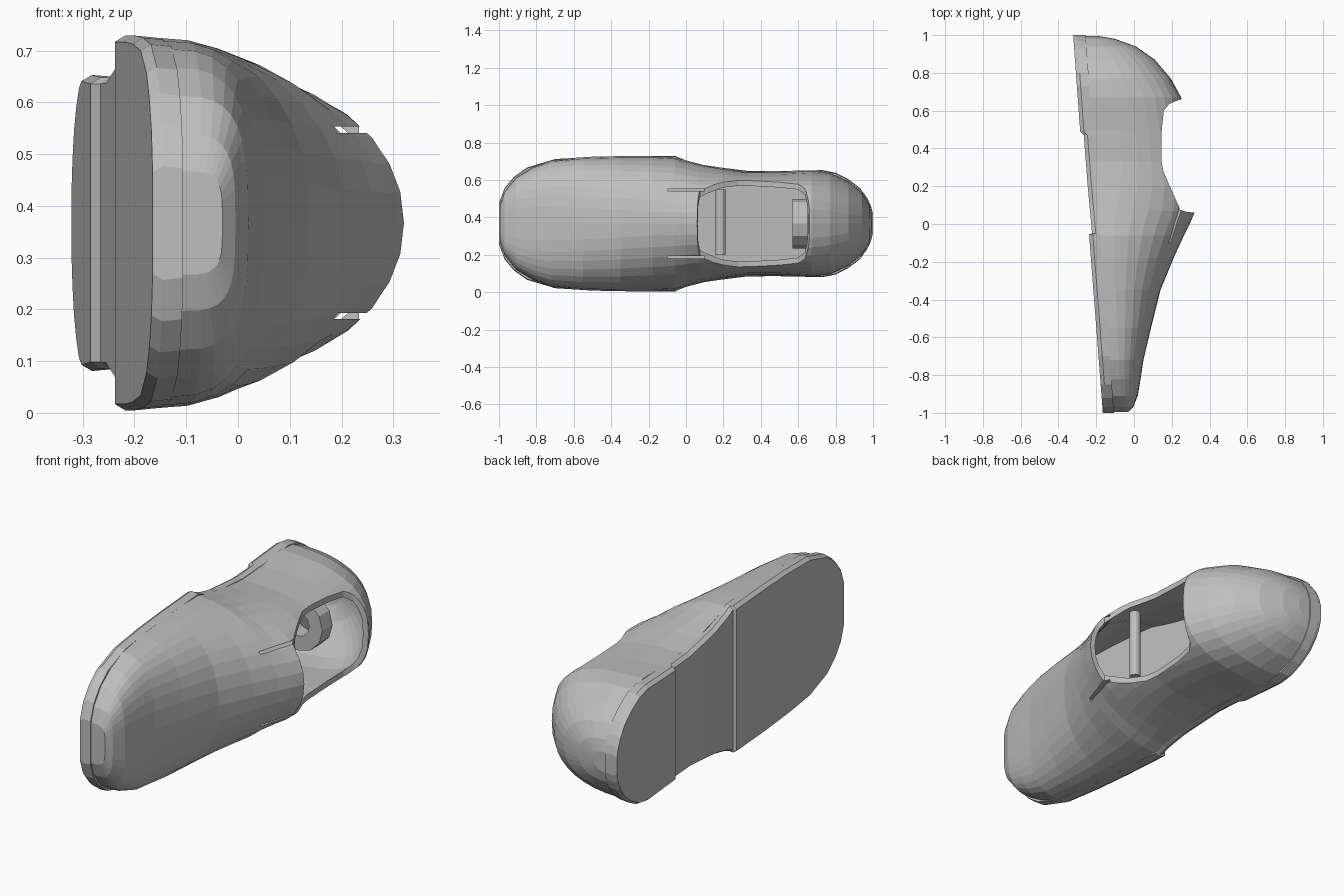
import bpy, bmesh, math

if "Cube" in bpy.data.objects:
    bpy.data.objects.remove(bpy.data.objects["Cube"])

ZC = 0.367  # middle of the shoe's width


def material(name, v):
    m = bpy.data.materials.new(name)
    m.diffuse_color = (v, v, v, 1)
    m.use_nodes = True
    m.node_tree.nodes["Principled BSDF"].inputs["Base Color"].default_value = m.diffuse_color
    return m


GREY = material("light grey", 0.52)


def finish(bm, name, hidden=False):
    bmesh.ops.recalc_face_normals(bm, faces=bm.faces)
    me = bpy.data.meshes.new(name)
    bm.to_mesh(me)
    bm.free()
    ob = bpy.data.objects.new(name, me)
    bpy.context.collection.objects.link(ob)
    me.materials.append(GREY)
    ob.hide_render = hidden
    return ob


def loft(name, rings):
    """Bridge closed rings of equal size and cap both ends."""
    bm = bmesh.new()
    vs = [[bm.verts.new(p) for p in r] for r in rings]
    n = len(vs[0])
    for a, b in zip(vs, vs[1:]):
        for i in range(n):
            j = (i + 1) % n
            bm.faces.new((a[i], a[j], b[j], b[i]))
    bm.faces.new(vs[0])
    bm.faces.new(vs[-1])
    return finish(bm, name)


def prism(name, pts, z0, z1, hidden=True):
    bm = bmesh.new()
    f = bm.faces.new([bm.verts.new((x, y, z0)) for x, y in pts])
    g = bmesh.ops.extrude_face_region(bm, geom=[f])["geom"]
    for v in g:
        if isinstance(v, bmesh.types.BMVert):
            v.co.z = z1
    bmesh.ops.triangulate(bm, faces=[f for f in bm.faces if len(f.verts) > 4])
    return finish(bm, name, hidden)


def cut(ob, cutter):
    m = ob.modifiers.new("cut", "BOOLEAN")
    m.operation, m.solver, m.object = "DIFFERENCE", "EXACT", cutter
    cutter.hide_set(True)


def seam(y):
    return -0.185 - 0.075 * y


def interp(table, y):
    for (y0, a), (y1, b) in zip(table, table[1:]):
        if y <= y1:
            return a + (b - a) * (y - y0) / (y1 - y0)
    return table[-1][1]


# Upper: y, half width, crown height, roundness
stations = [
    (-0.995, .10, -.03, .5), (-0.97, .17, -.005, .55), (-0.91, .245, .02, .62),
    (-0.82, .30, .035, .7), (-0.72, .336, .05, .75), (-0.55, .352, .09, .82),
    (-0.35, .358, .14, .9), (-0.18, .358, .21, .98), (-0.06, .352, .265, 1.0),
    (0.0, .335, .295, 1.0), (0.07, .318, .325, .95), (0.2, .293, .31, .78),
    (0.33, .275, .28, .7), (0.5, .275, .265, .7), (0.67, .285, .25, .75),
    (0.77, .272, .195, .8), (0.87, .225, .11, .85), (0.94, .168, .01, .85),
    (0.98, .105, -.1, .8), (0.995, .05, -.19, .8)]
SEG = 18
rings = []
for y, hw, xt, p in stations:
    xb = seam(y)
    ring = []
    for i in range(SEG + 1):
        a = math.pi * i / SEG
        c, s = math.cos(a), max(math.sin(a), 0)
        ring.append((xb + (xt - xb) * s ** p, y,
                     ZC + hw * math.copysign(abs(c) ** p, c)))
    rings.append(ring)
upper = loft("upper", rings)
sol = upper.modifiers.new("thickness", "SOLIDIFY")
sol.thickness, sol.offset = 0.025, -1

# Foot opening cut along the collar line
collar = [(.6, .06), (.32, .06), (.275, .065), (.245, .075), (.19, .2), (.155, .28),
          (.145, .34), (.147, .5), (.158, .6), (.185, .635), (.245, .66), (.6, .66)]
cut(upper, prism("opening_cutter", collar, -.2, 1))

# Slits either side of the tongue
for i, z in enumerate((.187, .547)):
    slit = [(.12, -.1), (.5, -.1), (.5, .1), (.12, .1)]
    cut(upper, prism(f"slit_cutter_{i}", slit, z - .006, z + .006))

# Sole: stepped underside with a heel block and an arch
bottom = [(-1, -.165), (-.055, -.238), (-.05, -.222), (.2, -.245),
          (.47, -.266), (.49, -.285), (1, -.322)]
widths = [(-1, .11), (-.97, .19), (-.92, .25), (-.85, .3), (-.7, .345), (-.5, .358),
          (-.3, .362), (-.055, .362), (-.05, .358), (0, .338), (.1, .312), (.2, .298),
          (.33, .282), (.47, .281), (.49, .281), (.73, .286), (.8, .272), (.87, .236),
          (.93, .19), (.97, .135), (.99, .09), (1, .05)]
rings = []
for y, w in widths:
    xb, xt = interp(bottom, y), seam(y) + .004
    xm = xb + .02
    rings.append([(xb, y, ZC - w + .012), (xm, y, ZC - w), (xt, y, ZC - w + .004),
                  (xt, y, ZC + w - .004), (xm, y, ZC + w), (xb, y, ZC + w - .012)])
loft("sole", rings)

# Bar across the opening
bpy.ops.mesh.primitive_cylinder_add(vertices=12, radius=.027, depth=.35,
                                    location=(.15, .185, .375))
bar = bpy.context.object
bar.name = "cross_bar"
bar.data.materials.append(GREY)

# Ring standing inside the heel
rings = []
for i in range(12):
    a = 2 * math.pi * i / 12
    rings.append([(-.07 + r * math.cos(a), y, ZC + r * math.sin(a))
                  for r, y in ((.06, .57), (.132, .57), (.132, .65), (.06, .65))])
bm = bmesh.new()
vs = [[bm.verts.new(p) for p in r] for r in rings]
for i in range(12):
    a, b = vs[i], vs[(i + 1) % 12]
    for k in range(4):
        m = (k + 1) % 4
        bm.faces.new((a[k], a[m], b[m], b[k]))
finish(bm, "heel_ring")
